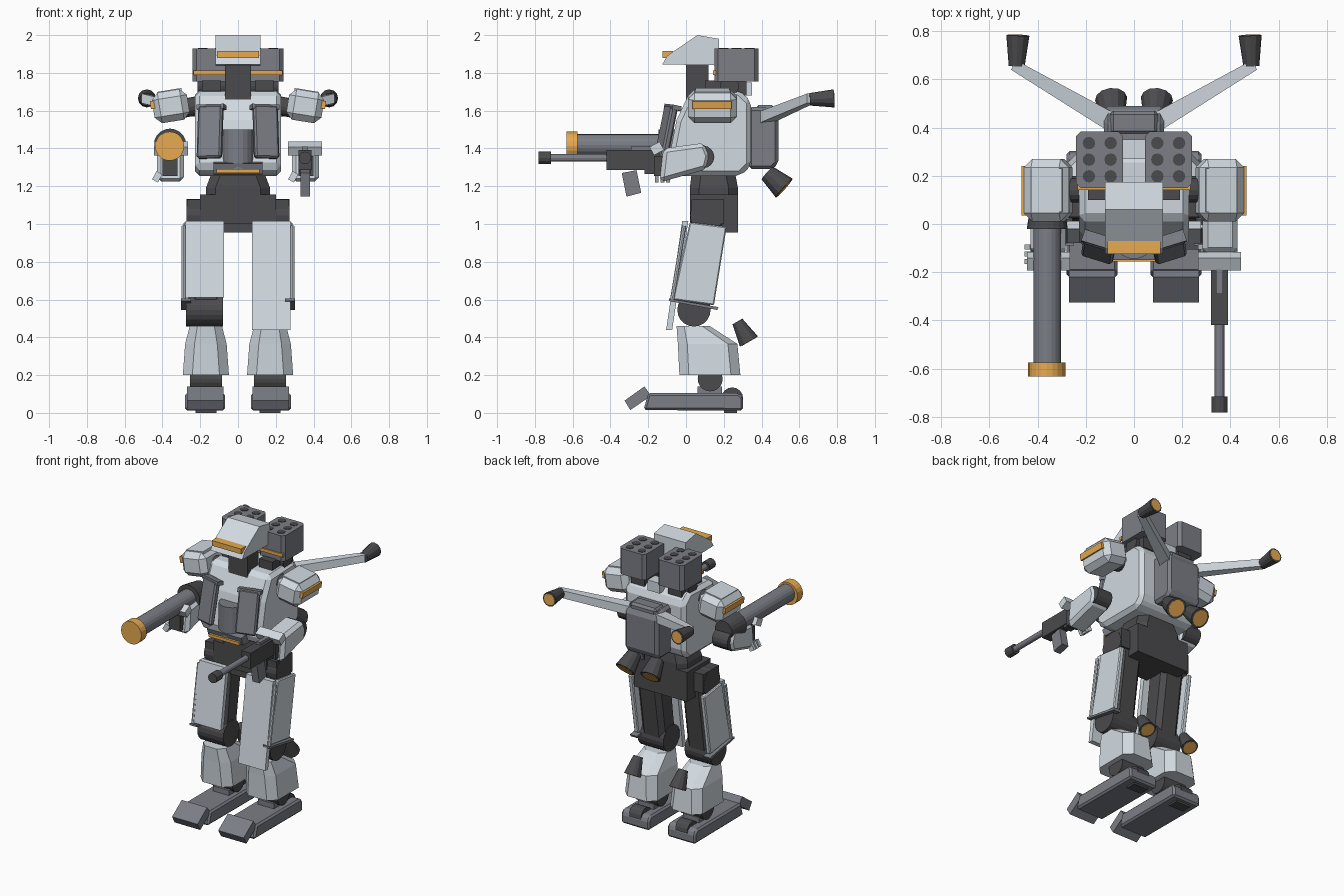
import bpy, bmesh, math
from mathutils import Vector, Matrix, Euler


def material(name, rgb):
    m = bpy.data.materials.new(name)
    m.diffuse_color = (*rgb, 1)
    return m


LIGHT = material("light_armour", (0.64, 0.70, 0.75))
MID = material("mid_armour", (0.20, 0.21, 0.24))
DARK = material("dark_frame", (0.07, 0.07, 0.075))
ORANGE = material("orange", (0.80, 0.40, 0.08))


def finish(name, bm, mat, bevel=0):
    bmesh.ops.recalc_face_normals(bm, faces=bm.faces)
    me = bpy.data.meshes.new(name)
    bm.to_mesh(me)
    bm.free()
    ob = bpy.data.objects.new(name, me)
    bpy.context.collection.objects.link(ob)
    me.materials.append(mat)
    if bevel:
        b = ob.modifiers.new("chamfer", "BEVEL")
        b.width, b.segments = bevel, 1
    return ob


def loft(name, rings, mat, bevel=0):
    bm = bmesh.new()
    vs = [[bm.verts.new(p) for p in r] for r in rings]
    n = len(vs[0])
    for a, b in zip(vs, vs[1:]):
        for i in range(n):
            bm.faces.new((a[i], a[(i + 1) % n], b[(i + 1) % n], b[i]))
    bm.faces.new(vs[0])
    bm.faces.new(vs[-1])
    return finish(name, bm, mat, bevel)


def prism(name, profile, x0, x1, mat, bevel=0):
    # side-view (y, z) profile extruded along x
    return loft(name, [[(x, y, z) for y, z in profile] for x in (x0, x1)], mat, bevel)


def box(name, lo, hi, mat, bevel=0, rot=(0, 0, 0)):
    lo, hi = Vector(lo), Vector(hi)
    s = hi - lo
    m = (Matrix.Translation((lo + hi) / 2) @ Euler(rot).to_matrix().to_4x4()
         @ Matrix.Diagonal((abs(s.x), abs(s.y), abs(s.z), 1)))
    bm = bmesh.new()
    bmesh.ops.create_cube(bm, size=1, matrix=m)
    return finish(name, bm, mat, bevel)


def tube(name, a, b, r0, r1, mat, n=16):
    a, b = Vector(a), Vector(b)
    d = b - a
    m = Matrix.Translation((a + b) / 2) @ d.to_track_quat('Z', 'Y').to_matrix().to_4x4()
    bm = bmesh.new()
    bmesh.ops.create_cone(bm, cap_ends=True, segments=n, radius1=r0, radius2=r1,
                          depth=d.length, matrix=m)
    return finish(name, bm, mat)


def thruster(name, a, b, r0, r1):
    tube(name, a, b, r0, r1, DARK, 12)
    a, b = Vector(a), Vector(b)
    d = (b - a).normalized()
    tube(name + "_glow", b - d * 0.01, b + d * 0.002, r1 * 0.8, r1 * 0.8, ORANGE, 12)


def octagon(z, cx, hw, y0, y1, c):
    return [(cx - hw + c, y0, z), (cx + hw - c, y0, z), (cx + hw, y0 + c, z), (cx + hw, y1 - c, z),
            (cx + hw - c, y1, z), (cx - hw + c, y1, z), (cx - hw, y1 - c, z), (cx - hw, y0 + c, z)]


# Head and neck
prism("head", [(-0.125, 1.845), (-0.10, 1.89), (0.06, 2.0), (0.175, 1.98), (0.175, 1.84)],
      -0.12, 0.12, LIGHT)
box("visor", (-0.11, -0.125, 1.88), (0.11, -0.07, 1.915), ORANGE)
box("neck", (-0.07, 0.0, 1.66), (0.07, 0.12, 1.86), DARK)
box("rear_collar", (-0.045, 0.27, 1.68), (0.045, 0.35, 1.75), LIGHT)

# Torso
prism("torso", [(0.02, 1.70), (0.28, 1.71), (0.345, 1.65), (0.345, 1.31), (0.29, 1.255),
                (-0.04, 1.255), (-0.10, 1.30), (-0.05, 1.55)], -0.228, 0.228, LIGHT, 0.025)
tube("reactor", (0, -0.06, 1.28), (0, -0.06, 1.5), 0.085, 0.085, MID, 20)
prism("reactor_guard", [(-0.14, 1.29), (-0.15, 1.32), (-0.02, 1.34), (-0.02, 1.26), (-0.13, 1.265)],
      -0.13, 0.13, MID)
box("belly_strip", (-0.115, -0.155, 1.27), (0.115, -0.10, 1.29), ORANGE)

# Waist and pelvis
loft("waist", [octagon(1.15, 0, 0.17, 0.02, 0.275, 0.05), octagon(1.19, 0, 0.17, 0.02, 0.275, 0.05),
               octagon(1.27, 0, 0.14, 0.03, 0.26, 0.05)], DARK)
box("pelvis", (-0.2, 0.02, 1.0), (0.2, 0.275, 1.155), DARK)
box("rear_skirt", (-0.2, 0.17, 0.955), (0.2, 0.275, 1.05), DARK)
box("crotch", (-0.08, 0.03, 0.955), (0.08, 0.2, 1.05), DARK)

# Backpack
prism("backpack", [(0.33, 1.62), (0.43, 1.62), (0.49, 1.58), (0.49, 1.32), (0.455, 1.29), (0.33, 1.29)],
      -0.125, 0.125, MID, 0.018)
box("backpack_cap", (-0.10, 0.37, 1.56), (0.10, 0.47, 1.63), MID, 0.015)

for s, side in ((-1, "left"), (1, "right")):
    def P(x, y, z):
        return (s * x, y, z)

    # Chest panels
    box("chest_panel_" + side, P(0.08, -0.125, 1.345), P(0.215, -0.085, 1.63), MID, 0.01,
        (-0.2, s * 0.03, s * 0.3))
    box("chest_panel_lip_" + side, P(0.065, -0.095, 1.605), P(0.215, -0.045, 1.63), MID, 0,
        (-0.2, s * 0.03, s * 0.3))

    # Missile pods
    loft("missile_pod_" + side, [octagon(z, s * 0.143, 0.098, 0.15, 0.383, 0.02) for z in (1.755, 1.93)], MID)
    for x in (0.097, 0.187):
        for y in (0.198, 0.267, 0.336):
            tube("missile_tube_" + side, P(x, y, 1.9), P(x, y, 1.933), 0.026, 0.026, DARK, 12)
    box("pod_strip_" + side, P(0.06, 0.142, 1.79), P(0.235, 0.16, 1.812), ORANGE)
    tube("pod_pivot_" + side, P(0.07, 0.23, 1.73), P(0.215, 0.23, 1.73), 0.05, 0.05, DARK)
    box("pod_bracket_" + side, P(0.09, 0.1, 1.68), P(0.19, 0.32, 1.76), DARK)

    # Shoulders
    box("shoulder_" + side, P(0.262, 0.01, 1.542), P(0.45, 0.27, 1.705), LIGHT, 0.035, (0, s * 0.16, 0))
    box("shoulder_plate_" + side, P(0.295, 0.05, 1.66), P(0.425, 0.23, 1.71), LIGHT, 0, (0, s * 0.16, 0))
    box("shoulder_strip_" + side, P(0.44, 0.035, 1.61), P(0.464, 0.24, 1.652), ORANGE, 0, (0, s * 0.16, 0))
    tube("shoulder_joint_" + side, P(0.2, 0.14, 1.63), P(0.3, 0.14, 1.61), 0.05, 0.05, DARK)

    # Forearms and hands
    prism("forearm_" + side, [(-0.12, 1.40), (0.10, 1.43), (0.128, 1.36), (0.11, 1.29), (-0.14, 1.22)],
          s * 0.285, s * 0.43, LIGHT, 0.022)
    tube("elbow_" + side, P(0.30, 0.09, 1.355), P(0.415, 0.09, 1.355), 0.06, 0.06, DARK)
    box("wrist_guard_" + side, P(0.265, -0.185, 1.375), P(0.445, -0.125, 1.425), LIGHT, 0, (0.5, 0, 0))
    box("hand_" + side, P(0.32, -0.17, 1.255), P(0.40, -0.09, 1.36), DARK)
    for i in range(3):
        box("finger_" + side, (s * 0.36 - 0.085, -0.165 + i * 0.03, 1.225),
            (s * 0.36 - 0.05, -0.145 + i * 0.03, 1.275), LIGHT, 0, (0, 0.5, 0))

    # Back booms and thrusters
    loft("boom_" + side, [
        [P(0.09, 0.45, 1.60), P(0.12, 0.39, 1.60), P(0.12, 0.39, 1.53), P(0.09, 0.45, 1.53)],
        [P(0.10, 0.47, 1.60), P(0.13, 0.40, 1.60), P(0.13, 0.40, 1.54), P(0.10, 0.47, 1.54)],
        [P(0.49, 0.68, 1.69), P(0.51, 0.64, 1.69), P(0.51, 0.64, 1.64), P(0.49, 0.68, 1.64)]], LIGHT)
    thruster("boom_thruster_" + side, P(0.487, 0.655, 1.66), P(0.482, 0.783, 1.665), 0.033, 0.048)
    thruster("main_thruster_" + side, P(0.085, 0.43, 1.27), P(0.095, 0.52, 1.19), 0.045, 0.067)

    # Thighs and knees
    tube("hip_" + side, P(0.08, 0.11, 1.045), P(0.272, 0.11, 1.045), 0.088, 0.088, DARK, 20)
    box("hip_block_" + side, P(0.19, 0.03, 1.0), P(0.27, 0.2, 1.13), DARK)
    loft("thigh_" + side, [octagon(0.56, s * 0.17, 0.085, -0.03, 0.125, 0.03),
                           octagon(1.03, s * 0.17, 0.085, 0.03, 0.195, 0.03)], DARK)
    prism("thigh_side_plate_" + side, [(0.02, 1.01), (0.215, 0.985), (0.148, 0.57), (-0.07, 0.60)],
          s * 0.255, s * 0.288, LIGHT, 0.006)
    prism("thigh_rim_" + side, [(-0.09, 0.605), (0.172, 0.56), (0.165, 0.545), (-0.09, 0.592)],
          s * 0.25, s * 0.302, MID)
    low = 0.44 if s > 0 else 0.61
    y = -0.105 + (low - 0.44) * 0.149
    prism("thigh_front_plate_" + side, [(-0.02, 1.015), (0.012, 1.015), (y + 0.032, low), (y, low)],
          s * 0.075, s * 0.278, LIGHT)
    tube("thigh_piston_" + side, P(0.288, -0.01, 0.99), P(0.288, -0.075, 0.59), 0.011, 0.011, LIGHT, 8)
    tube("knee_" + side, P(0.08, 0.042, 0.545), P(0.275, 0.042, 0.545), 0.088, 0.088, DARK, 20)

    # Shins
    loft("shin_" + side, [octagon(0.2, s * 0.17, 0.122, -0.035, 0.288, 0.05),
                          octagon(0.365, s * 0.17, 0.11, -0.043, 0.272, 0.05),
                          octagon(0.46, s * 0.17, 0.085, -0.05, 0.125, 0.04)], LIGHT)
    thruster("calf_thruster_" + side, P(0.17, 0.272, 0.484), P(0.17, 0.333, 0.378), 0.03, 0.055)

    # Feet
    tube("ankle_" + side, P(0.085, 0.128, 0.18), P(0.255, 0.128, 0.18), 0.066, 0.066, DARK, 20)
    prism("foot_" + side, [(-0.225, 0.015), (-0.2, 0.105), (0.28, 0.105), (0.302, 0.08), (0.302, 0.012)],
          s * 0.068, s * 0.28, MID, 0.012)
    box("ankle_mount_" + side, P(0.11, 0.06, 0.08), P(0.23, 0.19, 0.14), MID)
    box("sole_" + side, P(0.115, 0.2, 0.0), P(0.225, 0.27, 0.03), DARK)
    prism("toe_" + side, [(-0.325, 0.065), (-0.22, 0.14), (-0.185, 0.09), (-0.295, 0.015)],
          s * 0.078, s * 0.27, MID)
    tube("heel_roller_" + side, P(0.13, 0.245, 0.078), P(0.22, 0.245, 0.078), 0.057, 0.057, DARK)

# Cannon on the left arm
tube("cannon_barrel", (-0.36, -0.6, 1.418), (-0.36, 0.02, 1.418), 0.058, 0.058, MID, 20)
tube("cannon_muzzle", (-0.362, -0.633, 1.412), (-0.362, -0.575, 1.412), 0.077, 0.077, ORANGE, 20)
tube("cannon_breech", (-0.36, -0.02, 1.42), (-0.36, 0.11, 1.42), 0.085, 0.065, DARK, 20)

# Rifle on the right arm
box("rifle_body", (0.32, -0.42, 1.285), (0.39, -0.14, 1.392), DARK)
box("rifle_grip", (0.325, -0.22, 1.265), (0.385, -0.1, 1.31), DARK)
box("rifle_top", (0.34, -0.29, 1.385), (0.37, -0.15, 1.41), MID)
tube("rifle_barrel", (0.355, -0.74, 1.35), (0.355, -0.41, 1.35), 0.02, 0.02, MID, 12)
tube("rifle_muzzle", (0.355, -0.782, 1.35), (0.355, -0.715, 1.35), 0.033, 0.033, DARK, 12)
prism("rifle_magazine", [(-0.34, 1.27), (-0.262, 1.285), (-0.237, 1.165), (-0.315, 1.145)], 0.33, 0.382, MID)
